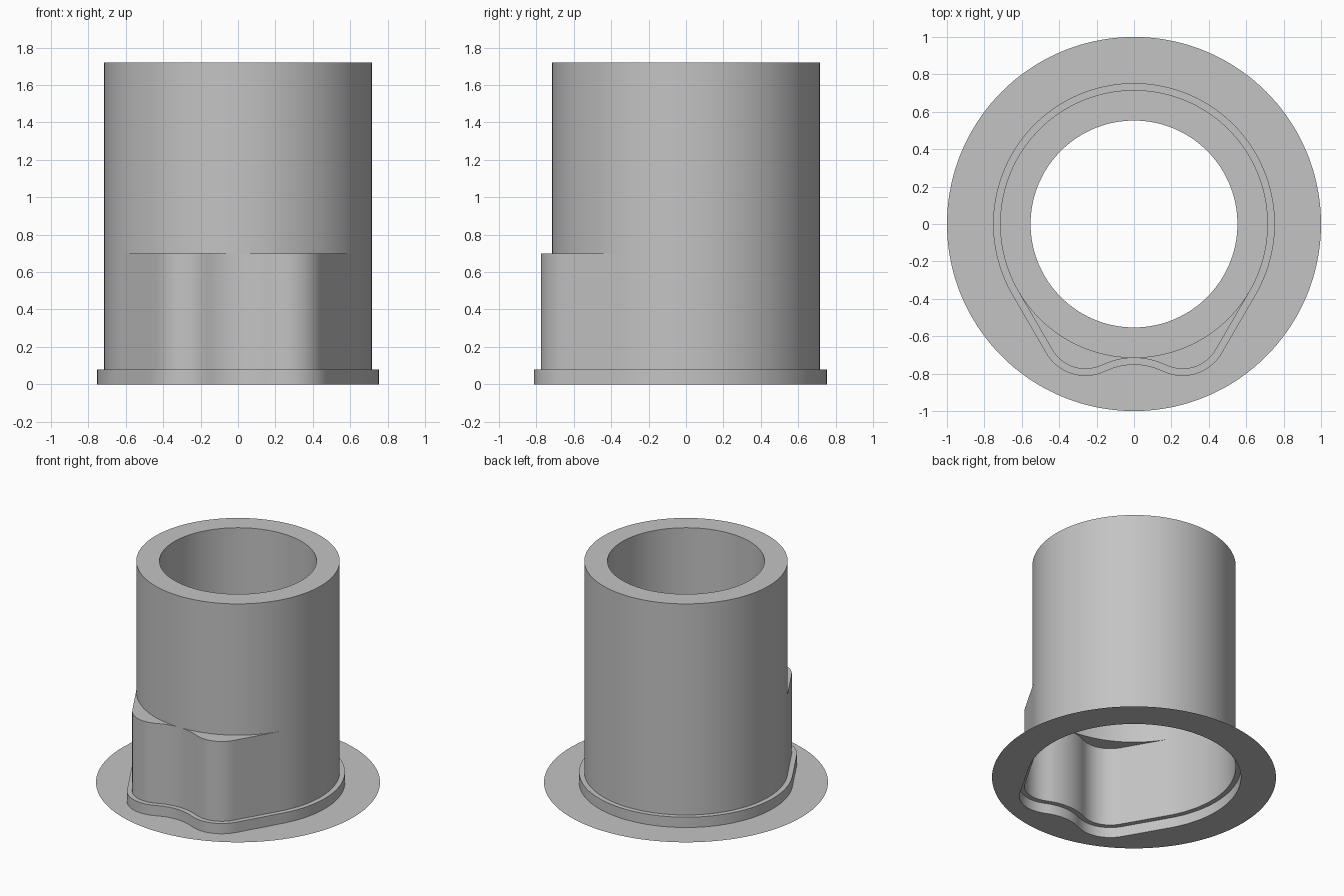
import bpy
import bmesh
from math import cos, sin, radians, hypot

if "Cube" in bpy.data.objects:
    bpy.data.objects.remove(bpy.data.objects["Cube"], do_unlink=True)

TUBE_R, BORE_R, FLANGE_R = 0.716, 0.553, 1.0
STEP_Z, LEDGE_Z, TOP_Z, BORE_END = 0.08, 0.70, 1.72, 1.0

grey = bpy.data.materials.new("plain_grey")
grey.use_nodes = True
colour = (0.55, 0.55, 0.55, 1)
grey.diffuse_color = colour
grey.node_tree.nodes["Principled BSDF"].inputs["Base Color"].default_value = colour


def arc(cx, cy, r, start, end, n):
    angles = [radians(start + (end - start) * i / n) for i in range(n + 1)]
    return [(cx + r * cos(a), cy + r * sin(a)) for a in angles]


def lobed_outline(offset=0.0):
    """Round tube outline with two rounded lobes at the front, joined by tangents."""
    valley = arc(0, -1.104, 0.388 - offset, 90, 64, 8)
    lobe = arc(0.26, -0.57, 0.205 + offset, -116, -30, 20)
    ring = arc(0, 0, TUBE_R + offset, -30, 90, 48)
    (ax, ay), (bx, by) = lobe[-1], ring[0]
    side = [(ax + (bx - ax) * i / 8, ay + (by - ay) * i / 8) for i in range(1, 8)]
    half = valley + lobe[1:] + side + ring
    return half + [(-x, y) for x, y in half[-2:0:-1]]


def circle(outline, radius):
    """Circle whose points line up with those of an outline."""
    return [(x * radius / hypot(x, y), y * radius / hypot(x, y)) for x, y in outline]


def skin(name, sections):
    """Bridge a list of (outline, height) loops into an open shell."""
    bm = bmesh.new()
    loops = [[bm.verts.new((x, y, z)) for x, y in pts] for pts, z in sections]
    for low, high in zip(loops, loops[1:]):
        n = len(low)
        for i in range(n):
            j = (i + 1) % n
            bm.faces.new((low[i], low[j], high[j], high[i]))
    bmesh.ops.remove_doubles(bm, verts=bm.verts, dist=0.0005)
    mesh = bpy.data.meshes.new(name)
    bm.to_mesh(mesh)
    bm.free()
    mesh.materials.append(grey)
    obj = bpy.data.objects.new(name, mesh)
    bpy.context.collection.objects.link(obj)
    bpy.ops.object.select_all(action="DESELECT")
    obj.select_set(True)
    bpy.context.view_layer.objects.active = obj
    bpy.ops.object.shade_smooth_by_angle(angle=radians(30))
    return obj


wall = lobed_outline()
foot = lobed_outline(0.037)
tube = circle(wall, TUBE_R)
bore = circle(wall, BORE_R)

# Flat sheet flange around the lobed opening
skin("flange", [(circle(foot, FLANGE_R), 0), (foot, 0)])
# Low raised step at the foot of the wall
skin("foot_step", [(foot, 0), (foot, STEP_Z), (wall, STEP_Z)])
# Lobed lower wall with its crescent ledges
skin("lobed_wall", [(wall, STEP_Z), (wall, LEDGE_Z), (tube, LEDGE_Z)])
# Round upper tube, top rim and bore
skin("upper_tube", [(tube, LEDGE_Z), (tube, TOP_Z), (bore, TOP_Z), (bore, BORE_END)])
